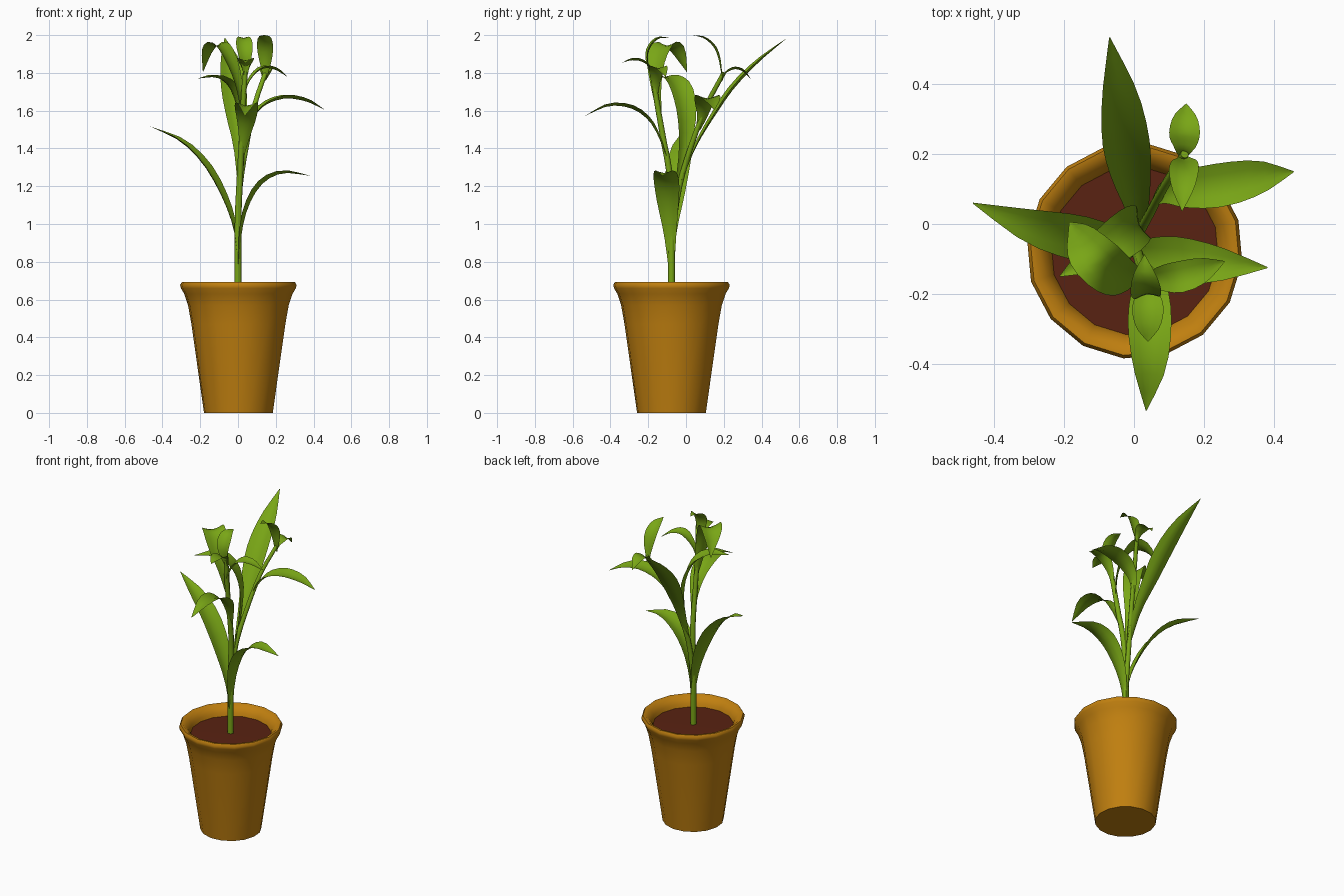
import bpy, math
from mathutils import Vector

if "Cube" in bpy.data.objects:
    bpy.data.objects.remove(bpy.data.objects["Cube"])

def material(name, rgb):
    m = bpy.data.materials.new(name)
    m.diffuse_color = (*rgb, 1)
    m.use_nodes = True
    m.node_tree.nodes["Principled BSDF"].inputs["Base Color"].default_value = m.diffuse_color
    return m

GREEN = material("leaf_green", (0.19, 0.38, 0.008))
CLAY = material("clay", (0.53, 0.215, 0.005))
EARTH = material("earth", (0.10, 0.016, 0.006))

def loft(name, rows, mat, closed=False, caps=(False, False), angle=50):
    """Skin a list of equally long point rows."""
    n = len(rows[0])
    verts = [tuple(p) for r in rows for p in r]
    faces = []
    for i in range(len(rows) - 1):
        for j in range(n if closed else n - 1):
            k = (j + 1) % n
            faces.append((i * n + j, i * n + k, (i + 1) * n + k, (i + 1) * n + j))
    if caps[0]:
        faces.append(tuple(reversed(range(n))))
    if caps[1]:
        faces.append(tuple(range(len(verts) - n, len(verts))))
    me = bpy.data.meshes.new(name)
    me.from_pydata(verts, [], faces)
    me.materials.append(mat)
    me.polygons.foreach_set("use_smooth", [True] * len(faces))
    me.set_sharp_from_angle(angle=math.radians(angle))
    me.update()
    ob = bpy.data.objects.new(name, me)
    bpy.context.collection.objects.link(ob)
    return ob

def spline(pts, t):
    """Catmull-Rom point at t in 0..1."""
    p = [Vector(q) for q in pts]
    p = [2 * p[0] - p[1]] + p + [2 * p[-1] - p[-2]]
    s = t * (len(pts) - 1)
    i = min(int(s), len(pts) - 2)
    u = s - i
    a, b, c, d = p[i:i + 4]
    return 0.5 * (2 * b + (c - a) * u + (2 * a - 5 * b + 4 * c - d) * u * u
                  + (3 * b - a - 3 * c + d) * u ** 3)

def tangent(pts, t):
    return (spline(pts, min(1, t + .02)) - spline(pts, max(0, t - .02))).normalized()

OUTLINE = [(.2, 0), (.5, 0), (.85, 0), (1, 0), (.75, 0), (.02, 0)]

def leaf(name, pts, width, seg=12, fold=0.3):
    """Blade along a path, edges raised from the midrib."""
    h = Vector(pts[-1]) - Vector(pts[0])
    h.z = 0
    side0 = Vector((0, 0, 1)).cross(h.normalized())
    rows = []
    for i in range(seg + 1):
        t = i / seg
        c, tan = spline(pts, t), tangent(pts, t)
        side = (side0 - tan * side0.dot(tan)).normalized()
        up = tan.cross(side)
        w = spline([Vector((a, b, 0)) for a, b in OUTLINE], t).x * width / 2
        rows.append([c + side * w * u + up * w * fold * (abs(u) ** 1.5 - .4)
                     for u in (-1, -.5, 0, .5, 1)])
    loft(name, rows, GREEN, angle=80)

def stem(name, pts, r0, r1, seg=12, sides=8):
    rows = []
    for i in range(seg + 1):
        t = i / seg
        c, tan = spline(pts, t), tangent(pts, t)
        a = Vector((0, 1, 0)).cross(tan).normalized()
        b = tan.cross(a)
        r = r0 + (r1 - r0) * t
        rows.append([c + (a * math.cos(k) + b * math.sin(k)) * r
                     for k in (2 * math.pi * j / sides for j in range(sides))])
    loft(name, rows, GREEN, True, (True, True))

def ring(r, z, sides=16):
    return [(0.002 + r * math.cos(a), -0.077 + r * math.sin(a), z)
            for a in (math.radians(-6) + 2 * math.pi * k / sides for k in range(sides))]

# Pot with flared rim, and soil
profile = [(.183, 0), (.25, .47), (.268, .57), (.288, .63), (.306, .66), (.31, .678),
           (.301, .692), (.285, .69), (.262, .67), (.247, .65), (.238, .615)]
loft("pot", [ring(r, z) for r, z in profile], CLAY, True, (True, False))
loft("soil", [ring(.241, .628), ring(.12, .63), ring(.002, .63)], EARTH, True, (False, True))

# Stems
stem("main_stem", [(0, -.077, .62), (0, -.077, 1.0), (.01, -.085, 1.25),
                   (.02, -.12, 1.45), (.03, -.16, 1.68), (.04, -.18, 1.82)], .019, .013)
stem("side_stem", [(0, -.075, .95), (.01, -.035, 1.2), (.045, .03, 1.42),
                   (.088, .11, 1.63), (.145, .2, 1.8)], .016, .012)

# Lower leaves
leaf("left_leaf", [(0, -.077, .82), (-.02, -.075, .98), (-.075, -.06, 1.14),
                   (-.17, -.037, 1.31), (-.3, -.005, 1.44), (-.462, .06, 1.515)], .13)
leaf("right_leaf", [(.005, -.077, .75), (.015, -.085, .95), (.055, -.097, 1.11),
                    (.13, -.105, 1.225), (.24, -.115, 1.275), (.383, -.125, 1.255)], .135)

# Upper leaves
leaf("front_leaf", [(.02, -.105, 1.36), (.035, -.145, 1.47), (.045, -.2, 1.56),
                    (.045, -.29, 1.62), (.045, -.41, 1.63), (.035, -.535, 1.572)], .125)
leaf("back_leaf", [(.012, -.035, 1.2), (.008, .05, 1.41), (-.01, .15, 1.58),
                   (-.025, .25, 1.725), (-.042, .38, 1.86), (-.07, .535, 1.985)], .135)
leaf("side_leaf", [(.06, .065, 1.5), (.09, .09, 1.58), (.15, .1, 1.64),
                   (.25, .112, 1.672), (.36, .135, 1.655), (.458, .15, 1.605)], .125)
leaf("inner_curled_leaf", [(.01, -.05, 1.18), (.02, -.01, 1.4), (.015, .0, 1.58),
                           (-.03, -.03, 1.72), (-.11, -.09, 1.78), (-.213, -.15, 1.77)], .13, 14)
leaf("top_curled_leaf", [(.025, -.14, 1.58), (0, -.155, 1.74), (-.045, -.15, 1.87),
                         (-.1, -.11, 1.95), (-.15, -.05, 1.92), (-.185, .005, 1.805)], .14, 14)
leaf("small_leaf", [(.032, -.16, 1.66), (.05, -.16, 1.74), (.09, -.155, 1.8),
                    (.14, -.15, 1.83), (.2, -.13, 1.82), (.26, -.107, 1.78)], .09)

# Leaf buds at the stem tips
leaf("front_bud_back", [(.04, -.18, 1.78), (.04, -.2, 1.84), (.037, -.205, 1.9),
                        (.033, -.185, 1.95), (.03, -.145, 1.985), (.03, -.088, 1.985)], .088)
leaf("front_bud_front", [(.04, -.175, 1.79), (.04, -.19, 1.83), (.04, -.215, 1.855),
                         (.04, -.25, 1.87), (.04, -.295, 1.87), (.04, -.337, 1.853)], .09)
leaf("back_bud_front", [(.14, .195, 1.76), (.145, .185, 1.82), (.145, .175, 1.88),
                        (.143, .15, 1.94), (.14, .1, 1.985), (.138, .037, 2.0)], .085)
leaf("back_bud_back", [(.14, .19, 1.765), (.142, .21, 1.8), (.145, .235, 1.817),
                       (.145, .265, 1.825), (.147, .305, 1.81), (.15, .345, 1.765)], .088)
